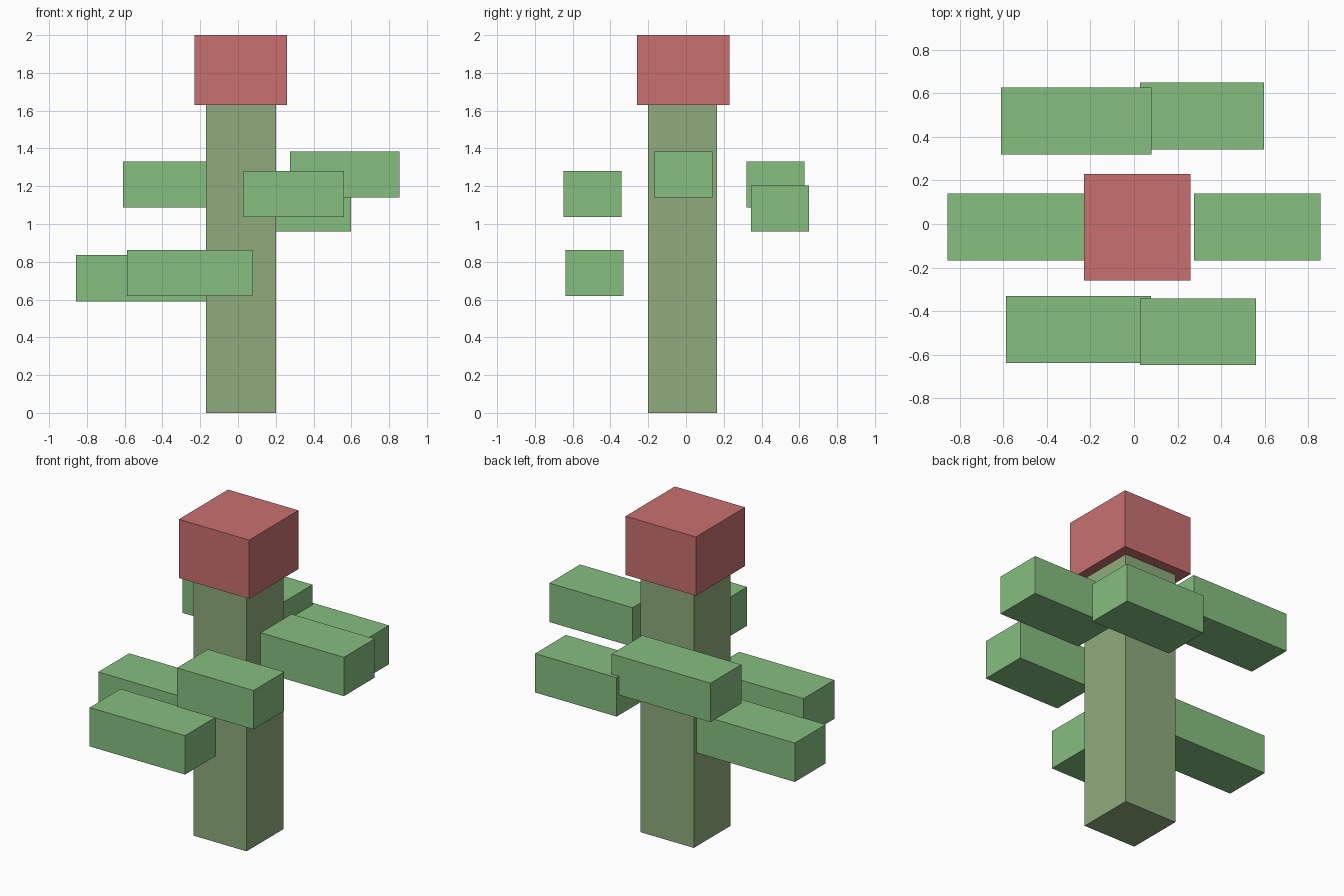
import bpy

cube = bpy.data.objects.get("Cube")
if cube:
    bpy.data.objects.remove(cube, do_unlink=True)


def material(name, rgb):
    """Flat material from display colour values, stored as linear."""
    linear = [((c / 255 + 0.055) / 1.055) ** 2.4 for c in rgb] + [1.0]
    mat = bpy.data.materials.new(name)
    mat.use_nodes = True
    mat.diffuse_color = linear
    mat.node_tree.nodes["Principled BSDF"].inputs["Base Color"].default_value = linear
    return mat


def box(name, x, y, z, mat):
    """Box spanning the given (low, high) range on each axis."""
    spans = (x, y, z)
    bpy.ops.mesh.primitive_cube_add(size=1, location=[(a + b) / 2 for a, b in spans])
    obj = bpy.context.object
    obj.name = obj.data.name = name
    obj.scale = [b - a for a, b in spans]
    bpy.ops.object.transform_apply(location=False, rotation=False, scale=True)
    obj.data.materials.append(mat)
    return obj


stem_green = material("stem olive green", (143, 171, 125))
arm_green = material("arm leaf green", (134, 191, 127))
bloom_red = material("bloom red", (200, 113, 112))

# Stem and the block on top
box("stem", (-0.17, 0.2), (-0.2, 0.165), (0, 1.63), stem_green)
box("bloom", (-0.23, 0.26), (-0.26, 0.23), (1.63, 2), bloom_red)

# Arms: all share one cross-section; x range, lowest y, lowest z
ARM_DEPTH, ARM_HEIGHT = 0.307, 0.245
arms = {
    "arm_back_right": ((-0.61, 0.08), 0.32, 1.087),
    "arm_back_left": ((0.028, 0.597), 0.343, 0.96),
    "arm_side_right": ((-0.857, -0.17), -0.167, 0.59),
    "arm_side_left": ((0.275, 0.855), -0.167, 1.14),
    "arm_front_right": ((-0.587, 0.077), -0.638, 0.618),
    "arm_front_left": ((0.028, 0.561), -0.648, 1.036),
}
for name, (x, y, z) in arms.items():
    box(name, x, (y, y + ARM_DEPTH), (z, z + ARM_HEIGHT), arm_green)
